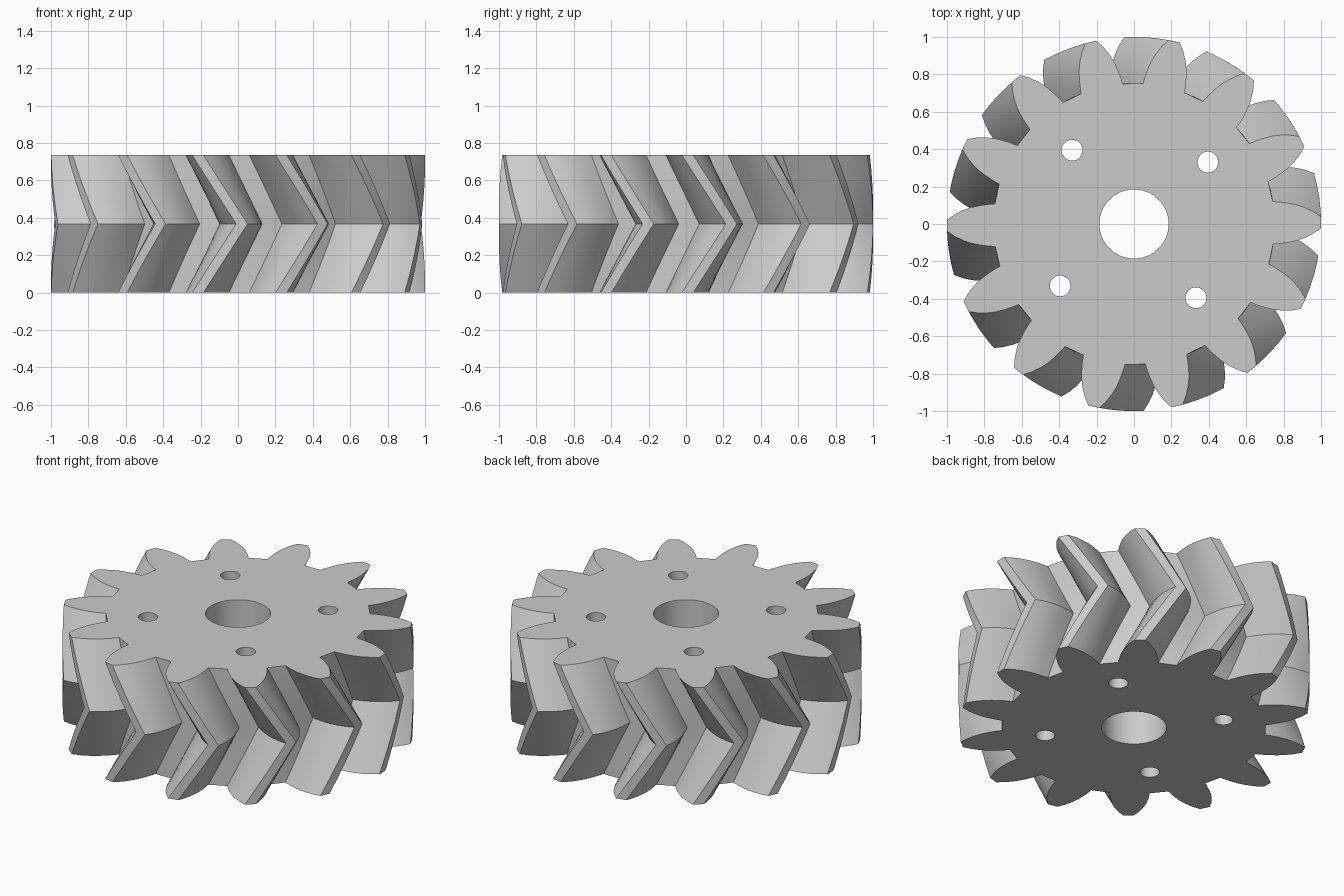
import bpy, bmesh, math

if "Cube" in bpy.data.objects:
    bpy.data.objects.remove(bpy.data.objects["Cube"])

TEETH = 14
HEIGHT = 0.735
TWIST = math.radians(13.6)
PHASE = math.radians(77.6)
STEPS = 6  # layers per half of the herringbone
# Half tooth profile: radius, half angle in degrees
FLANK = [(0.752, 8.7), (0.79, 8.1), (0.83, 7.3), (0.873, 6.35),
         (0.915, 5.1), (0.96, 3.5), (1.0, 1.75)]


def gear_outline():
    """Polar points (radius, angle) around the whole gear."""
    points = []
    for i in range(TEETH):
        centre = PHASE + i * math.tau / TEETH
        points += [(r, centre - math.radians(a)) for r, a in FLANK]
        points += [(r, centre + math.radians(a)) for r, a in reversed(FLANK)]
    return points


def add_ring(bm, polar, z, turn=0, cx=0, cy=0):
    return [bm.verts.new((cx + r * math.cos(a + turn), cy + r * math.sin(a + turn), z))
            for r, a in polar]


def bridge(bm, lower, upper):
    n = len(lower)
    for i in range(n):
        j = (i + 1) % n
        bm.faces.new((lower[i], lower[j], upper[j], upper[i]))


def ring_edges(bm, ring):
    return [bm.edges.get((ring[i - 1], ring[i])) for i in range(len(ring))]


def circle(radius, sides):
    return [(radius, math.tau * i / sides) for i in range(sides)]


bm = bmesh.new()
caps = ([], [])

# Toothed rim: twists one way up to the middle, then back again
outline = gear_outline()
layers = []
for k in range(2 * STEPS + 1):
    turn = TWIST * (1 - abs(k - STEPS) / STEPS)
    layers.append(add_ring(bm, outline, HEIGHT * k / (2 * STEPS), turn))
for lower, upper in zip(layers, layers[1:]):
    bridge(bm, lower, upper)
caps[0].extend(ring_edges(bm, layers[0]))
caps[1].extend(ring_edges(bm, layers[-1]))

# Centre bore and four bolt holes
holes = [(0, 0, 0.185, 64)]
for i in range(4):
    a = math.radians(40) + i * math.pi / 2
    holes.append((0.515 * math.cos(a), 0.515 * math.sin(a), 0.056, 32))
for cx, cy, radius, sides in holes:
    low = add_ring(bm, circle(radius, sides), 0, 0, cx, cy)
    high = add_ring(bm, circle(radius, sides), HEIGHT, 0, cx, cy)
    bridge(bm, high, low)
    caps[0].extend(ring_edges(bm, low))
    caps[1].extend(ring_edges(bm, high))

# Flat end faces around the holes
for edges, direction in zip(caps, (-1, 1)):
    bmesh.ops.triangle_fill(bm, edges=edges, use_beauty=True, normal=(0, 0, direction))
bmesh.ops.recalc_face_normals(bm, faces=bm.faces)

mesh = bpy.data.meshes.new("herringbone_gear")
bm.to_mesh(mesh)
bm.free()
gear = bpy.data.objects.new("herringbone_gear", mesh)
bpy.context.collection.objects.link(gear)

# Plain grey material
colour = (0.6, 0.6, 0.6, 1)
grey = bpy.data.materials.new("light_grey")
grey.use_nodes = True
grey.diffuse_color = colour
grey.node_tree.nodes["Principled BSDF"].inputs["Base Color"].default_value = colour
mesh.materials.append(grey)

# Smooth flanks and bores, sharp rims
bpy.ops.object.select_all(action='DESELECT')
gear.select_set(True)
bpy.context.view_layer.objects.active = gear
bpy.ops.object.shade_smooth_by_angle(angle=math.radians(25))
